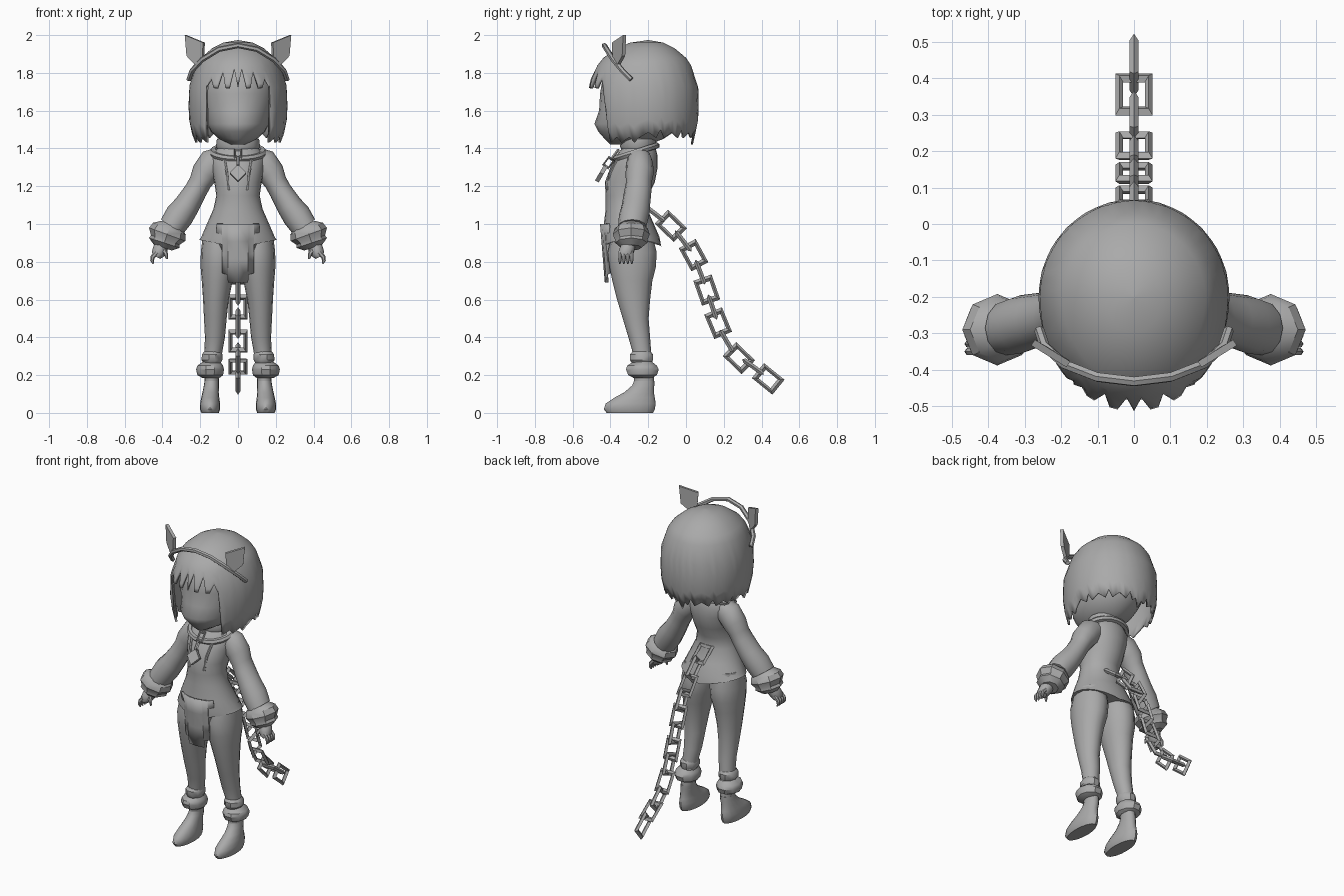
import bpy, bmesh, math
from mathutils import Vector, Matrix

cube = bpy.data.objects.get("Cube")
if cube:
    bpy.data.objects.remove(cube, do_unlink=True)

GREY = (0.4, 0.4, 0.4, 1)
grey = bpy.data.materials.new("plain_grey")
grey.use_nodes = True
grey.diffuse_color = GREY
grey.node_tree.nodes["Principled BSDF"].inputs["Base Color"].default_value = GREY


def finish(ob, angle=45, mirror=False, thick=0):
    """Material, shading and modifiers shared by all parts."""
    ob.data.materials.clear()
    ob.data.materials.append(grey)
    bpy.ops.object.select_all(action='DESELECT')
    ob.select_set(True)
    bpy.context.view_layer.objects.active = ob
    bpy.ops.object.shade_smooth_by_angle(angle=math.radians(angle))
    if thick:
        ob.modifiers.new("thickness", 'SOLIDIFY').thickness = thick
    if mirror:
        ob.modifiers.new("mirror", 'MIRROR')
    return ob


def grid_mesh(name, rows, closed=True, caps=True, **kw):
    """Skin rows of points with quads."""
    bm = bmesh.new()
    vs = [[bm.verts.new(p) for p in row] for row in rows]
    n = len(rows[0])
    for a, b in zip(vs, vs[1:]):
        for i in range(n if closed else n - 1):
            j = (i + 1) % n
            bm.faces.new((a[i], a[j], b[j], b[i]))
    if caps:
        bm.faces.new(vs[0])
        bm.faces.new(vs[-1])
    bmesh.ops.recalc_face_normals(bm, faces=bm.faces)
    me = bpy.data.meshes.new(name)
    bm.to_mesh(me)
    bm.free()
    ob = bpy.data.objects.new(name, me)
    bpy.context.collection.objects.link(ob)
    return finish(ob, **kw)


def ring(c, u, v, seg):
    turns = [2 * math.pi * i / seg for i in range(seg)]
    return [Vector(c) + math.cos(t) * Vector(u) + math.sin(t) * Vector(v) for t in turns]


def stack(name, levels, x=None, seg=16, sag=0, **kw):
    """Level rings given as (z, x centre, x radius, y front, y back)."""
    rows = [ring((cx, (y0 + y1) / 2, z), (rx, 0, 0), (0, (y1 - y0) / 2, 0), seg)
            for z, cx, rx, y0, y1 in levels]
    for p in rows[-1]:
        p.z += sag * abs(p.x)
    return grid_mesh(name, rows, **kw)


def limb(name, path, seg=10, **kw):
    """Rings across a path, given as (x, y, z, radius, y radius)."""
    pts = [Vector(p[:3]) for p in path]
    rows = []
    for i, p in enumerate(path):
        t = (pts[min(i + 1, len(pts) - 1)] - pts[max(i - 1, 0)])
        u = Vector((-t.z, 0, t.x)).normalized()
        rows.append(ring(pts[i], u * p[3], (0, p[4], 0), seg))
    return grid_mesh(name, rows, mirror=True, **kw)


def tube(name, pts, radius, cyclic=False, **kw):
    cu = bpy.data.curves.new(name, 'CURVE')
    cu.dimensions, cu.bevel_depth, cu.bevel_resolution = '3D', radius, 1
    cu.use_fill_caps = True
    sp = cu.splines.new('POLY')
    sp.points.add(len(pts) - 1)
    for q, p in zip(sp.points, pts):
        q.co = (*p, 1)
    sp.use_cyclic_u = cyclic
    ob = bpy.data.objects.new(name, cu)
    bpy.context.collection.objects.link(ob)
    bpy.ops.object.select_all(action='DESELECT')
    ob.select_set(True)
    bpy.context.view_layer.objects.active = ob
    bpy.ops.object.convert(target='MESH')
    return finish(bpy.context.object, **kw)


def link(name, centre, d, flat, length, width, depth):
    """Square chain link along direction d."""
    bpy.ops.mesh.primitive_torus_add(major_segments=4, minor_segments=4,
                                     major_radius=1.117, minor_radius=0.297)
    ob = bpy.context.object
    ob.name = name
    ob.data.transform(Matrix.Rotation(math.pi / 4, 4, 'Z'))
    ob.data.transform(Matrix.Diagonal((length, width, depth, 1)))
    d = Vector(d).normalized()
    side = Vector((1, 0, 0))
    w = side if flat else d.cross(side)
    turn = Matrix((d, w, d.cross(w))).transposed().to_4x4()
    ob.data.transform(Matrix.Translation(centre) @ turn)
    ob.location = (0, 0, 0)
    return finish(ob, 20)


# Head with a small pointed face
stack("head", [(1.42, 0, .04, -.40, -.2), (1.45, 0, .10, -.43, -.12), (1.49, 0, .145, -.465, -.06),
               (1.53, 0, .165, -.485, -.02), (1.60, 0, .185, -.46, .02), (1.69, 0, .205, -.455, .03),
               (1.78, 0, .2, -.44, .02), (1.87, 0, .15, -.36, -.06)], seg=24, angle=60)

# Bobbed hair: a cap whose lower rim depends on the direction
PROFILE = [(1.973, .02), (1.96, .3), (1.93, .52), (1.88, .74), (1.84, .84),
           (1.76, .96), (1.68, 1), (1.55, .98), (1.4, .86)]


def hair_radius(z):
    for (za, ra), (zb, rb) in zip(PROFILE, PROFILE[1:]):
        if z >= zb:
            return ra + (rb - ra) * (za - z) / (za - zb)
    return PROFILE[-1][1]


COLS = 72


def hair_rim(i):
    k = min(i, COLS - i)
    if k <= 8:
        return {1: 1.82, 4: 1.81, 7: 1.77}.get(k, 1.72)
    if k < 16:
        return 1.43 + .015 * (k % 3)
    if k == 36:
        return 1.42
    return 1.455 + .03 * (k % 3 == 0) + .015 * (k % 2)


def hair_point(i, z):
    t = 2 * math.pi * i / COLS
    r = hair_radius(z)
    depth = .32 if math.cos(t) > 0 else .27
    return Vector((.264 * r * math.sin(t), -.2 - depth * r * math.cos(t), z))


rows = [[hair_point(i, z) for i in range(COLS)] for z, _ in PROFILE[:5]]
for s in (.3, .6, .8, 1):
    rows.append([hair_point(i, 1.84 + (hair_rim(i) - 1.84) * s) for i in range(COLS)])
hair = grid_mesh("hair", rows, caps=False, angle=50, thick=.012)
bm = bmesh.new()
bm.from_mesh(hair.data)
bmesh.ops.holes_fill(bm, edges=[e for e in bm.edges if e.is_boundary and e.verts[0].co.z > 1.97])
bmesh.ops.recalc_face_normals(bm, faces=bm.faces)
bm.to_mesh(hair.data)
bm.free()

# Headband and pointed ear plates
half = [(.26, -.29, 1.765), (.245, -.335, 1.81), (.19, -.385, 1.87), (.1, -.42, 1.925)]
band = half + [(0, -.432, 1.945)] + [(-x, y, z) for x, y, z in reversed(half)]
tube("headband", band, .014)
ear = [Vector(p) for p in ((.277, -.325, 2), (.18, -.385, 1.96), (.185, -.38, 1.875),
                           (.225, -.355, 1.845), (.268, -.33, 1.89))]
off = Vector((.005, -.008, 0))
grid_mesh("ear_plate", [[p + off for p in ear], [p - off for p in ear]], mirror=True, angle=20)

# Coat, collars and apron
stack("coat", [(1.44, 0, .07, -.31, -.18), (1.40, 0, .11, -.34, -.16), (1.36, 0, .145, -.37, -.15),
               (1.30, 0, .14, -.40, -.15), (1.22, 0, .125, -.43, -.165), (1.15, 0, .115, -.425, -.2),
               (1.08, 0, .13, -.425, -.205), (1.0, 0, .165, -.435, -.17), (.93, 0, .195, -.44, -.14),
               (.875, 0, .205, -.437, -.13)], seg=24, sag=.2)
stack("neck_collar", [(1.385, 0, .1, -.335, -.165), (1.41, 0, .117, -.35, -.155),
                      (1.45, 0, .112, -.34, -.155), (1.463, 0, .085, -.31, -.18)])
tube("shoulder_collar", ring((0, -.265, 1.38), (.137, 0, 0), (0, .11, .035), 20), .017, cyclic=True)
tube("lapel", [(.075, -.355, 1.36), (.06, -.402, 1.27), (.05, -.415, 1.18)], .008, mirror=True)
steps = [(.115, .88), (.086, .86), (.085, .74), (.055, .73), (.054, .69)]
cols = [(-x, b) for x, b in steps] + [(0, .69)] + steps[::-1]
grid_mesh("apron", [[(x, -.455 + .04 * (x / .115) ** 2 + .025 * s, 1.0 + (b - 1.0) * s) for x, b in cols]
                    for s in (0, .3, .6, 1)], closed=False, caps=False, thick=.012)

# Pendant on two small links
down = (0, -.6, -.8)
link("pendant_link_upper", (0, -.375, 1.37), down, True, .035, .022, .025)
link("pendant_link_lower", (0, -.41, 1.325), down, False, .03, .02, .025)
tip, wide = Vector((0, -.025, -.043)), Vector((.043, 0, 0))
thin = Vector((0, -.01, .005))
gem = Vector((0, -.447, 1.268))
grid_mesh("pendant", [ring(gem + thin * s, tip, wide, 4) for s in (1, -1)], angle=20)

# Sleeves, cuffs and hands
limb("sleeve", [(.09, -.245, 1.35, .06, .06), (.13, -.245, 1.325, .08, .07), (.175, -.245, 1.27, .072, .075),
                (.2, -.25, 1.22, .06, .068), (.225, -.255, 1.175, .06, .072), (.27, -.265, 1.10, .068, .075),
                (.31, -.275, 1.045, .076, .08), (.35, -.285, .985, .07, .075)], seg=12)
limb("sleeve_cuff", [(.355, -.29, 1.0, .055, .06), (.363, -.29, .975, .092, .088), (.375, -.29, .945, .102, .098),
                     (.385, -.29, .915, .08, .085), (.39, -.29, .9, .085, .085), (.398, -.29, .875, .05, .055)],
     seg=8, angle=35)
limb("hand", [(.395, -.30, .91, .03, .035), (.41, -.31, .87, .04, .042), (.425, -.32, .84, .034, .042),
              (.432, -.32, .825, .022, .035)])
for i in range(4):
    y = -.35 + .021 * i
    limb("finger", [(.43, y, .85, .013, .011), (.452, y, .825, .012, .011), (.455, y, .805, .010, .009),
                    (.447, y, .79, .004, .004)], seg=6)
limb("thumb", [(.40, -.33, .87, .014, .014), (.383, -.342, .845, .012, .012), (.376, -.347, .815, .005, .005)], seg=6)

# Legs, ankle cuffs and boots
stack("leg", [(.95, .095, .09, -.39, -.18), (.85, .1, .097, -.415, -.155), (.77, .104, .094, -.405, -.16),
              (.7, .11, .082, -.39, -.178), (.6, .117, .068, -.365, -.19), (.5, .12, .06, -.335, -.198),
              (.4, .122, .053, -.305, -.19), (.33, .13, .048, -.285, -.185), (.2, .138, .038, -.275, -.17),
              (.14, .14, .038, -.275, -.17)], mirror=True)
stack("calf_band", [(.265, .137, .045, -.29, -.18), (.28, .138, .055, -.3, -.172), (.31, .137, .054, -.3, -.172),
                    (.325, .134, .045, -.285, -.185)], seg=10, mirror=True, angle=35)
stack("ankle_cuff", [(.185, .143, .045, -.28, -.18), (.2, .147, .068, -.31, -.15), (.23, .148, .074, -.322, -.14),
                     (.25, .147, .068, -.315, -.15), (.272, .14, .045, -.28, -.18)], seg=10, mirror=True, angle=35)
stack("boot", [(0, .148, .046, -.42, -.175), (.02, .148, .054, -.435, -.165), (.05, .148, .053, -.425, -.16),
               (.08, .147, .048, -.38, -.165), (.11, .145, .043, -.325, -.17), (.145, .141, .04, -.285, -.168),
               (.17, .139, .038, -.275, -.168)], mirror=True)

# Tail chain of alternating links
path = [(-.165, 1.055), (-.08, .99), (-.015, .91), (.04, .835), (.075, .745), (.11, .65), (.14, .56),
        (.17, .475), (.215, .38), (.28, .29), (.355, .245), (.435, .18)]
path = [Vector((0, y, z)) for y, z in path]
for i, c in enumerate(path):
    d = path[min(i + 1, len(path) - 1)] - path[max(i - 1, 0)]
    link("tail_link", c, d, i % 2 == 0, .07, .051, .042)
